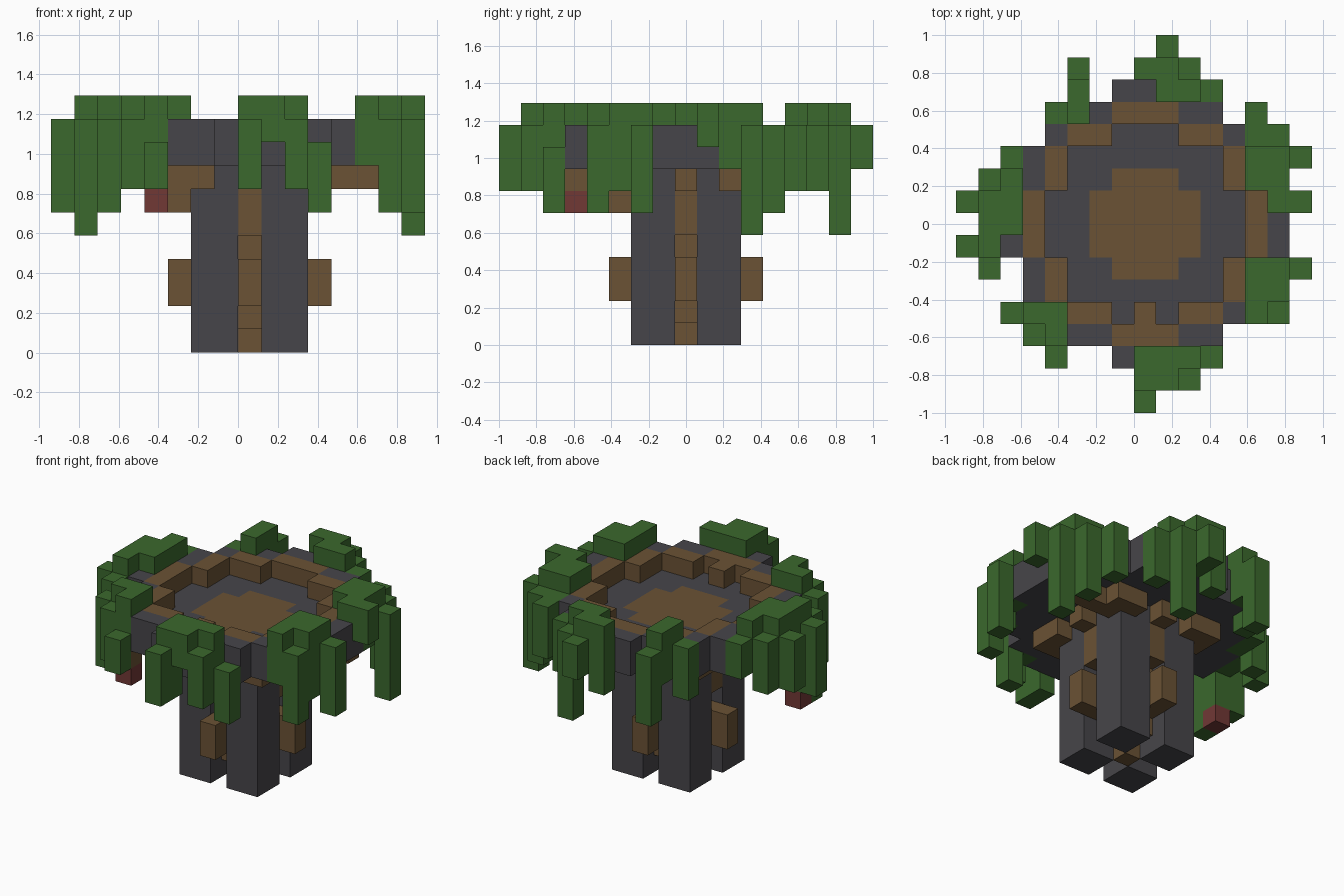
import bpy
import bmesh
from mathutils import Vector

cube = bpy.data.objects.get("Cube")
if cube:
    bpy.data.objects.remove(cube, do_unlink=True)

UNIT = 2 / 17  # edge of one block


def material(name, *color):
    mat = bpy.data.materials.new(name)
    mat.use_nodes = True
    mat.diffuse_color = (*color, 1)
    shader = mat.node_tree.nodes["Principled BSDF"]
    shader.inputs["Base Color"].default_value = (*color, 1)
    return mat


STONE = material("dark stone", 0.062, 0.06, 0.068)
WOOD = material("brown wood", 0.145, 0.085, 0.035)
LEAF = material("leaf green", 0.043, 0.14, 0.026)
BERRY = material("berry red", 0.165, 0.04, 0.036)

blocks = {}  # block position -> part
parts = {}   # part -> material


def add_block(part, mat, x, y, z):
    """Claim one block for a part, unless it is already taken."""
    parts[part] = mat
    blocks.setdefault((x, y, z), part)


def column(part, mat, x, y, bottom, top):
    for z in range(bottom, top + 1):
        add_block(part, mat, x, y, z)


def ring(part, mat, inner, outer, level):
    """Fill a flat ring between two radii."""
    reach = range(-int(outer), int(outer) + 1)
    for x in reach:
        for y in reach:
            if inner <= Vector((x, y)).length < outer:
                add_block(part, mat, x, y, level)


def patch(part, x_min, x_max, y_min, y_max):
    """Lay a leaf patch over the edge of the basin."""
    for x in range(x_min, x_max + 1):
        for y in range(y_min, y_max + 1):
            column(part, LEAF, x, y, FLOOR, CREST)


def build(part):
    """Make one mesh from the exposed block faces of a part."""
    bm = bmesh.new()
    for cell in [c for c, owner in blocks.items() if owner == part]:
        center = Vector(cell) + Vector((0.5, 0, 0.5))
        for axis in range(3):
            for sign in (-1, 1):
                normal = Vector((0, 0, 0))
                normal[axis] = sign
                if tuple(int(a + b) for a, b in zip(cell, normal)) in blocks:
                    continue
                u = Vector((0, 0, 0))
                u[(axis + 1) % 3] = 0.5
                v = normal.cross(u)
                mid = center + normal / 2
                corners = (mid - u - v, mid + u - v, mid + u + v, mid - u + v)
                bm.faces.new([bm.verts.new(p * UNIT) for p in corners])
    bmesh.ops.remove_doubles(bm, verts=bm.verts, dist=UNIT / 100)
    mesh = bpy.data.meshes.new(part)
    bm.to_mesh(mesh)
    bm.free()
    mesh.materials.append(parts[part])
    obj = bpy.data.objects.new(part, mesh)
    bpy.context.collection.objects.link(obj)


# Block levels: brackets, basin floor, rim, top of the leaves
BRACKET, FLOOR, RIM, CREST = 7, 8, 9, 10

# Four square legs with corner brackets under the basin
for side, sx in (("right", -1), ("left", 1)):
    for end, sy in (("front", -1), ("back", 1)):
        for x in (1, 2):
            for y in (1, 2):
                column(f"{end}_{side}_leg", STONE, x * sx, y * sy, 0, BRACKET)
        for x, y in ((3, 3), (2, 3), (3, 2)):
            add_block(f"{end}_{side}_bracket", WOOD, x * sx, y * sy, BRACKET)
add_block("front_right_bracket", WOOD, -3, -3, BRACKET - 1)
add_block("front_right_bracket", WOOD, -4, -5, BRACKET)
for x in (4, 5):
    add_block("back_left_bracket", WOOD, x, 2, BRACKET)

# Wooden core with stepped arms and knobs between the legs
column("core", WOOD, 0, 0, 0, BRACKET)
for dx, dy in ((1, 0), (-1, 0), (0, 1), (0, -1)):
    column("core_arms", WOOD, dx, dy, 1, BRACKET)
    column("core_arms", WOOD, 2 * dx, 2 * dy, 5, BRACKET)
    add_block("core_arms", WOOD, 3 * dx, 3 * dy, BRACKET)
    for reach in (2, 3):
        column("knobs", WOOD, reach * dx, reach * dy, 2, 3)

# Round basin floor with a wooden disc in the middle
ring("basin_disc", WOOD, 0, 2.4, FLOOR)
ring("basin_floor", STONE, 2.4, 6.15, FLOOR)

# Leaf patches lying over the edge
patch("back_leaves", 0, 1, 7, 7)
patch("back_leaves", 1, 2, 6, 6)
patch("back_right_leaves", -3, -3, 5, 6)
patch("back_left_leaves", 5, 6, 2, 3)
patch("front_left_leaves", 5, 6, -3, -2)
patch("front_left_leaves", 5, 5, -4, -4)
patch("front_leaves", 0, 2, -6, -6)
patch("front_leaves", 0, 0, -7, -7)
patch("front_right_leaves", -5, -4, -4, -4)
patch("front_right_leaves", -4, -4, -5, -5)
patch("right_leaves", -6, -6, 0, 2)
patch("right_leaves", -7, -7, -1, 1)
for x, y in ((6, 1), (7, 1), (1, -7)):
    column("leaf_eaves", LEAF, x, y, RIM, CREST)

# Hanging strands, grouped by length in blocks
STRANDS = {
    2: ((1, 8), (5, 4), (-6, 3)),
    3: ((0, 7), (3, 6), (-4, 5), (5, 5), (2, -7), (0, -8), (-5, -5),
        (-7, 2), (-8, 1), (6, -3), (0, -7)),
    4: ((-3, 7), (6, 4), (7, -2), (6, -4), (-6, -4), (-8, -1), (-7, -1)),
    5: ((2, 7), (7, 3), (-7, -2)),
}
for length, spots in STRANDS.items():
    for x, y in spots:
        column("leaf_strands", LEAF, x, y, CREST - length, RIM)
column("low_strands", LEAF, 3, -6, BRACKET - 1, FLOOR)
column("low_strands", LEAF, -4, -6, BRACKET, FLOOR)

# Raised wooden rim and the stones around it
ring("rim", WOOD, 4.4, 5.2, RIM)
add_block("rim", WOOD, 0, -4, RIM)
ring("outer_stones", STONE, 5.2, 6.15, RIM)

# Two hanging berries
add_block("front_berry", BERRY, -4, -5, BRACKET - 1)
add_block("right_berry", BERRY, -7, -1, BRACKET - 2)

for part in parts:
    build(part)
